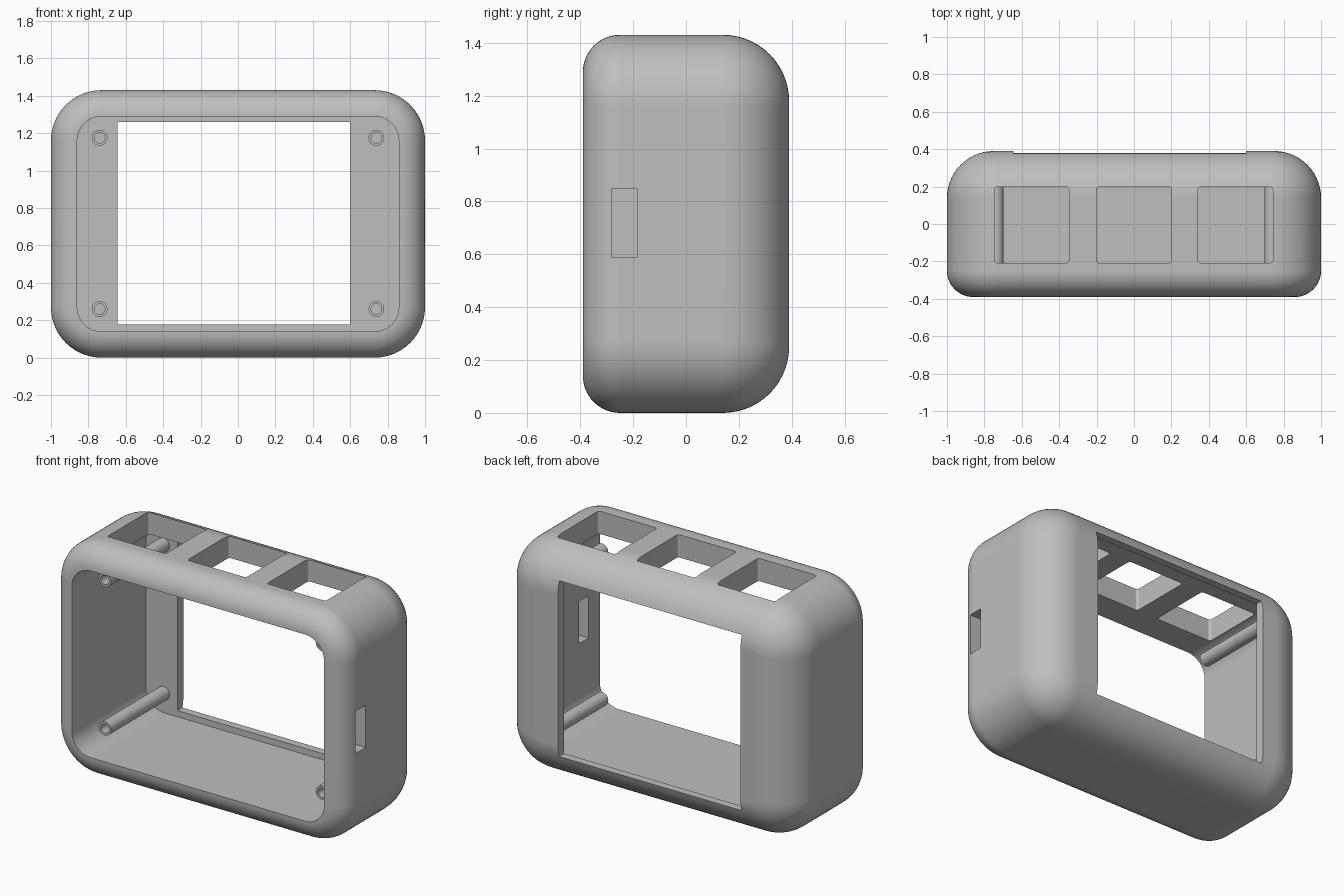
import bpy, bmesh
from math import sin, cos, pi

old = bpy.data.objects.get("Cube")
if old:
    bpy.data.objects.remove(old, do_unlink=True)

W, H, D = 1.0, 1.43, 0.39          # half width, height, half depth
CORNER, BACK_R, FRONT_R = 0.27, 0.25, 0.14
WALL_Y = 0.33                      # inner face of the back wall

grey = bpy.data.materials.new("plain grey")
grey.use_nodes = True
colour = (0.52, 0.52, 0.52, 1)
grey.diffuse_color = colour
grey.node_tree.nodes["Principled BSDF"].inputs["Base Color"].default_value = colour


def rounded_rect(cx, cy, hw, hh, r, seg):
    """Points of a rounded rectangle, counter-clockwise."""
    pts = []
    for k, (sx, sy) in enumerate([(1, 1), (-1, 1), (-1, -1), (1, -1)]):
        for i in range(seg + 1):
            a = (k + i / seg) * pi / 2
            pts.append((cx + sx * (hw - r) + r * cos(a), cy + sy * (hh - r) + r * sin(a)))
    return pts


def loft(name, rings, closed=False):
    """Skin a list of rings, capping both ends unless the rings close on themselves."""
    bm = bmesh.new()
    loops = [[bm.verts.new(p) for p in ring] for ring in rings]
    n = len(loops[0])
    pairs = list(zip(loops, loops[1:]))
    if closed:
        pairs.append((loops[-1], loops[0]))
    else:
        bm.faces.new(loops[0])
        bm.faces.new(loops[-1])
    for a, b in pairs:
        for i in range(n):
            j = (i + 1) % n
            bm.faces.new((a[i], a[j], b[j], b[i]))
    bmesh.ops.recalc_face_normals(bm, faces=bm.faces)
    mesh = bpy.data.meshes.new(name)
    bm.to_mesh(mesh)
    bm.free()
    mesh.materials.append(grey)
    obj = bpy.data.objects.new(name, mesh)
    bpy.context.collection.objects.link(obj)
    return obj


def activate(obj):
    bpy.ops.object.select_all(action='DESELECT')
    obj.select_set(True)
    bpy.context.view_layer.objects.active = obj


def box(x0, x1, y0, y1, z0, z1):
    corners = [(x0, y0), (x1, y0), (x1, y1), (x0, y1)]
    return loft("cutter", [[(x, y, z) for x, y in corners] for z in (z0, z1)])


def cut(obj, cutter):
    cutter.hide_render = True
    mod = obj.modifiers.new("cut", 'BOOLEAN')
    mod.operation, mod.solver, mod.object = 'DIFFERENCE', 'EXACT', cutter
    activate(obj)
    bpy.ops.object.modifier_apply(modifier=mod.name)
    bpy.data.objects.remove(cutter, do_unlink=True)


# Shell section as (inset, y): back fillet, front fillet, then the cavity
STEPS = 14
arc = [i / STEPS * pi / 2 for i in range(STEPS + 1)]
section = [(BACK_R * (1 - cos(a)), D - BACK_R + BACK_R * sin(a)) for a in reversed(arc)]
section += [(FRONT_R * (1 - cos(a)), -D + FRONT_R - FRONT_R * sin(a)) for a in arc]
section.append((FRONT_R, WALL_Y))
shell = loft("case_shell", [
    [(x, y, z) for x, z in rounded_rect(0, H / 2, W - d, H / 2 - d, CORNER - d, STEPS)]
    for d, y in section])

# Rear screen window and the side slot
cut(shell, box(-0.645, 0.6, 0.28, 0.5, 0.178, 1.26))
cut(shell, box(0.8, 1.1, -0.28, -0.185, 0.588, 0.848))

# Three button openings in the top
for cx in (-0.547, 0, 0.542):
    outline = rounded_rect(cx, -0.005, 0.2, 0.203, 0.015, 4)
    cut(shell, loft("cutter", [[(x, y, z) for x, y in outline] for z in (1.2, 1.6)]))

# Hollow screw posts rising from the back wall
parts = [shell]
for side, x in (("left", 0.74), ("right", -0.74)):
    for level, z in (("lower", 0.26), ("upper", 1.175)):
        tube = [(0.042, WALL_Y + 0.01), (0.042, -0.24), (0.028, -0.24), (0.028, WALL_Y + 0.01)]
        parts.append(loft(f"{level}_{side}_post", [
            [(px, y, pz) for px, pz in rounded_rect(x, z, r, r, r * 0.999, 8)]
            for r, y in tube], closed=True))

for obj in parts:
    activate(obj)
    bpy.ops.object.shade_smooth_by_angle(angle=pi / 6)
    normals = obj.modifiers.new("normals", 'WEIGHTED_NORMAL')
    normals.keep_sharp = True
